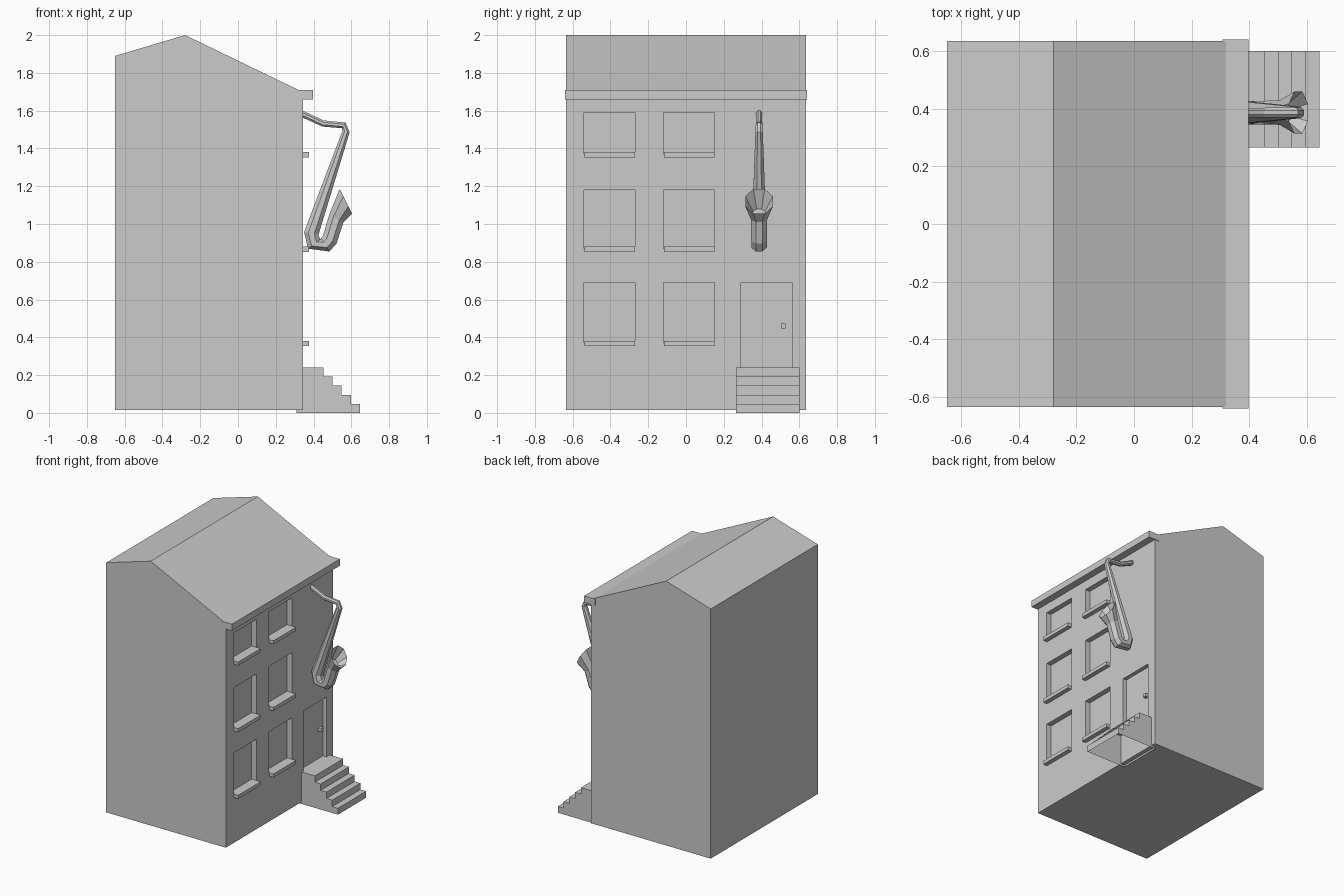
import bpy, bmesh
from math import cos, sin, pi
from mathutils import Vector

if "Cube" in bpy.data.objects:
    bpy.data.objects.remove(bpy.data.objects["Cube"])


def finish(name, bm):
    bmesh.ops.recalc_face_normals(bm, faces=bm.faces)
    mesh = bpy.data.meshes.new(name)
    bm.to_mesh(mesh)
    bm.free()
    ob = bpy.data.objects.new(name, mesh)
    bpy.context.collection.objects.link(ob)
    return ob


def add_prism(bm, profile, y0, y1):
    """Extrude an (x, z) outline along y."""
    face = bm.faces.new([bm.verts.new((x, y0, z)) for x, z in profile])
    ext = bmesh.ops.extrude_face_region(bm, geom=[face], use_keep_orig=True)
    verts = [g for g in ext["geom"] if isinstance(g, bmesh.types.BMVert)]
    bmesh.ops.translate(bm, verts=verts, vec=(0, y1 - y0, 0))


def add_box(bm, x0, x1, y0, y1, z0, z1):
    add_prism(bm, [(x0, z0), (x1, z0), (x1, z1), (x0, z1)], y0, y1)


def box(name, *dims):
    bm = bmesh.new()
    add_box(bm, *dims)
    return finish(name, bm)


WALL = 0.343
COLUMNS = [(-0.54, -0.27), (-0.12, 0.15)]
ROWS = [(0.38, 0.69), (0.88, 1.18), (1.38, 1.59)]

# House body with asymmetric pitched roof
bm = bmesh.new()
add_prism(bm, [(-0.65, 0.015), (WALL, 0.015), (WALL, 1.70), (0.32, 1.71),
               (-0.28, 2.0), (-0.65, 1.89)], -0.635, 0.635)
house = finish("house_body", bm)

# Window and door recesses
bm = bmesh.new()
for y0, y1 in COLUMNS:
    for z0, z1 in ROWS:
        add_box(bm, WALL - 0.04, 0.5, y0, y1, z0 - 0.01, z1)
add_box(bm, WALL - 0.03, 0.5, 0.29, 0.56, 0.23, 0.69)
cutter = finish("recess_cutter", bm)
cutter.hide_render = True
mod = house.modifiers.new("recesses", "BOOLEAN")
mod.operation = "DIFFERENCE"
mod.solver = "EXACT"
mod.object = cutter
bpy.context.view_layer.objects.active = house
bpy.ops.object.modifier_apply(modifier=mod.name)
bpy.data.objects.remove(cutter)

# Window sills
for y0, y1 in COLUMNS:
    for z0, z1 in ROWS:
        box("window_sill", WALL - 0.045, 0.377, y0 + 0.003, y1, z0 - 0.027, z0)

# Cornice and door knob
box("cornice", 0.307, 0.398, -0.64, 0.64, 1.66, 1.71)
box("door_knob", WALL - 0.035, WALL - 0.003, 0.503, 0.528, 0.447, 0.472)

# Entrance steps, open underneath
outline = [(0.31, 0.0), (0.645, 0.0)]
for i in range(5):
    x, z = 0.645 - 0.048 * i, 0.048 * (i + 1)
    outline += [(x, z), (x - 0.048 if i < 4 else 0.31, z)]
bm = bmesh.new()
add_prism(bm, outline, 0.265, 0.60)
bmesh.ops.recalc_face_normals(bm, faces=bm.faces)
bottom = [f for f in bm.faces if f.normal.z < -0.9]
bmesh.ops.delete(bm, geom=bottom, context="FACES")
finish("entrance_steps", bm)

# Saxophone: eight-sided rings (x, z, radius, tangent x, tangent z) along a bent path
RINGS = [
    (0.32, 1.592, 0.018, 0.9, -0.4),
    (0.45, 1.532, 0.018, 0.95, -0.2),
    (0.56, 1.522, 0.019, 0.8, -0.5),
    (0.572, 1.49, 0.021, -0.2, -1.0),
    (0.388, 0.95, 0.042, -0.2, -1.0),
    (0.403, 0.894, 0.044, 0.6, -0.8),
    (0.462, 0.889, 0.044, 0.8, 0.5),
    (0.486, 0.918, 0.045, 0.5, 0.85),
    (0.521, 1.03, 0.046, 0.45, 0.9),
    (0.571, 1.12, 0.079, 0.89, 0.45),
    (0.525, 1.06, 0.034, 0.6, 0.8),
]
SIDES, SAX_Y = 8, 0.387
bm = bmesh.new()
loops = []
for x, z, r, tx, tz in RINGS:
    t = Vector((tx, 0, tz)).normalized()
    across = Vector((0, 1, 0))
    up = t.cross(across)
    c = Vector((x, SAX_Y, z))
    angles = [2 * pi * (i + 0.5) / SIDES for i in range(SIDES)]
    loops.append([bm.verts.new(c + r * (across * cos(a) + up * sin(a))) for a in angles])
for a, b in zip(loops, loops[1:]):
    for i in range(SIDES):
        j = (i + 1) % SIDES
        bm.faces.new((a[i], a[j], b[j], b[i]))
bm.faces.new(loops[0])
bm.faces.new(loops[-1])
finish("saxophone_sign", bm)
